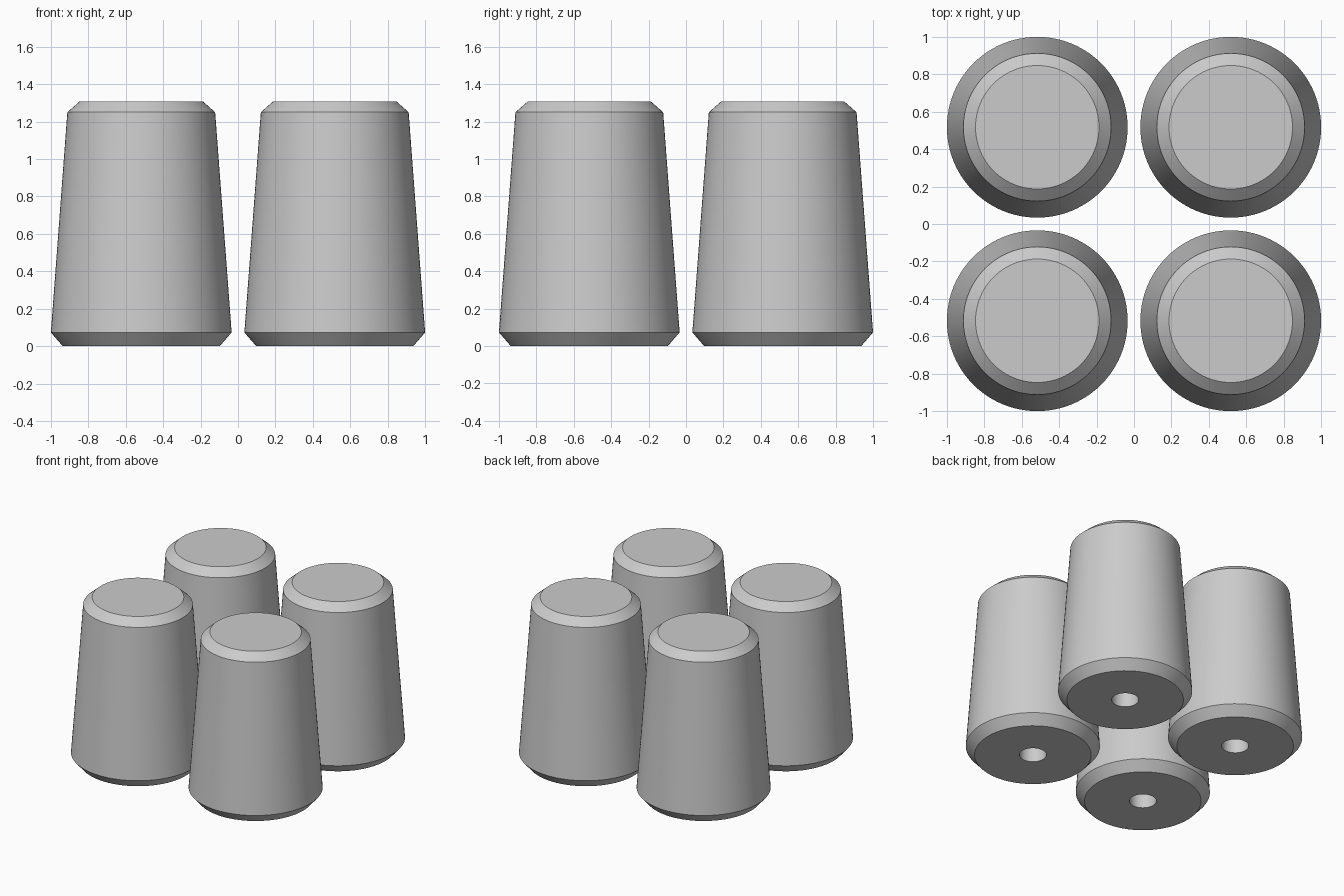
import bpy, bmesh, math

cube = bpy.data.objects.get("Cube")
if cube:
    bpy.data.objects.remove(cube, do_unlink=True)

SPACING = 0.517
SEGMENTS = 96

# Plain grey
grey = bpy.data.materials.new("plain_grey")
grey.use_nodes = True
colour = (0.6, 0.6, 0.6, 1)
grey.diffuse_color = colour
grey.node_tree.nodes["Principled BSDF"].inputs["Base Color"].default_value = colour

# Half section (radius, height): blind hole, chamfered base, tapered wall, chamfered top
profile = [(0, 0.65), (0.097, 0.65), (0.097, 0), (0.42, 0),
           (0.483, 0.073), (0.395, 1.25), (0.33, 1.307), (0, 1.307)]


def make_foot(name, x, y):
    bm = bmesh.new()
    verts = [bm.verts.new((r, 0, z)) for r, z in profile]
    edges = [bm.edges.new(pair) for pair in zip(verts, verts[1:])]
    bmesh.ops.spin(bm, geom=verts + edges, axis=(0, 0, 1), cent=(0, 0, 0),
                   angle=math.tau, steps=SEGMENTS, use_duplicate=False)
    bmesh.ops.remove_doubles(bm, verts=bm.verts, dist=0.0001)
    bmesh.ops.recalc_face_normals(bm, faces=bm.faces)
    mesh = bpy.data.meshes.new(name)
    bm.to_mesh(mesh)
    bm.free()
    mesh.materials.append(grey)
    foot = bpy.data.objects.new(name, mesh)
    foot.location = (x, y, 0)
    bpy.context.collection.objects.link(foot)
    bpy.ops.object.select_all(action="DESELECT")
    foot.select_set(True)
    bpy.context.view_layer.objects.active = foot
    bpy.ops.object.shade_smooth_by_angle(angle=math.radians(25))


# Four feet in a square
for end, sy in (("front", -1), ("back", 1)):
    for side, sx in (("left", 1), ("right", -1)):
        make_foot(f"{end}_{side}_foot", sx * SPACING, sy * SPACING)
